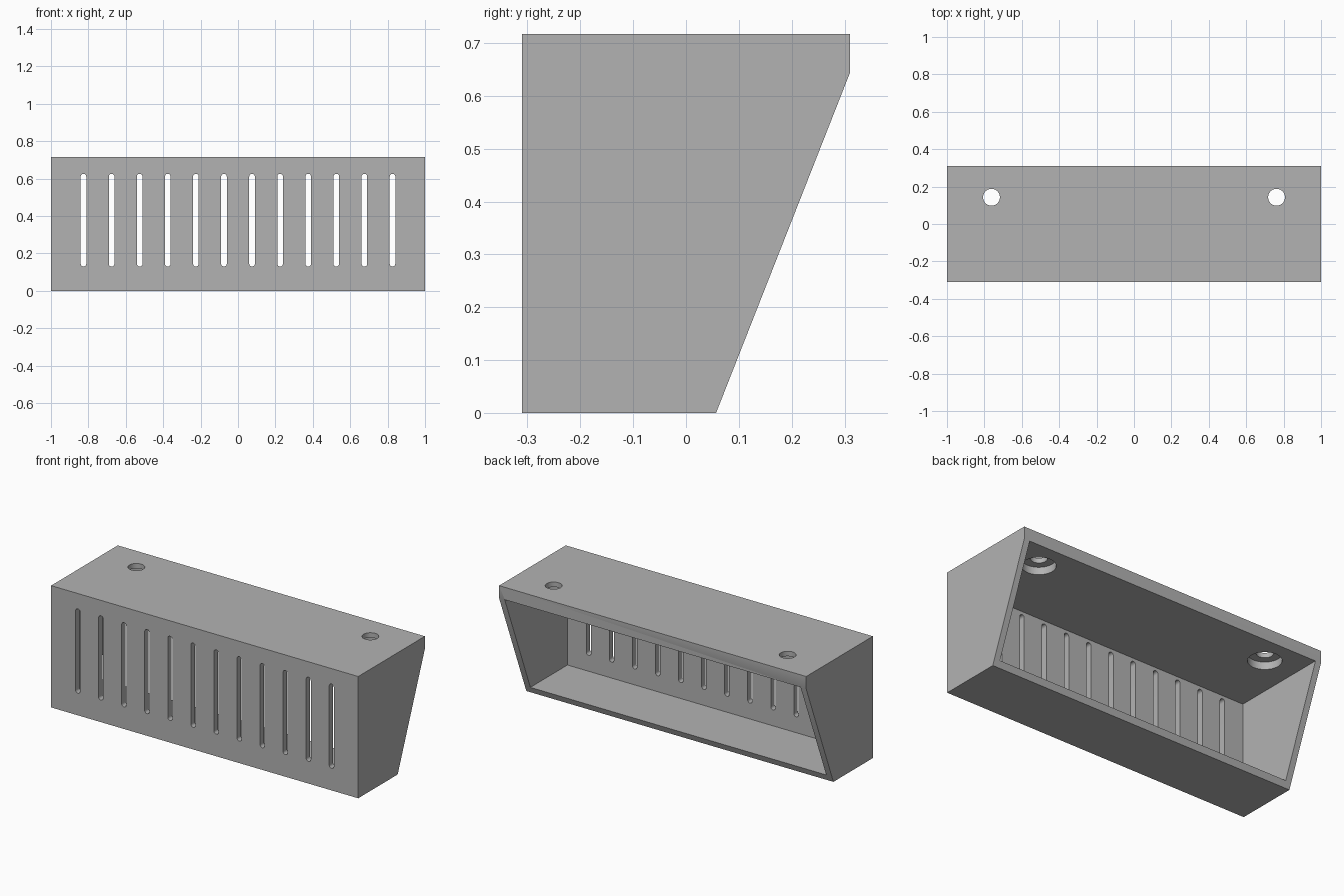
import bpy, bmesh
from math import sin, cos, pi, radians
from mathutils import Vector

cube = bpy.data.objects.get("Cube")
if cube:
    bpy.data.objects.remove(cube, do_unlink=True)

HEIGHT, FRONT, BACK = 0.717, -0.31, 0.31
WALL, CEILING = 0.0365, 0.644

grey = bpy.data.materials.new("plain grey")
grey.use_nodes = True
grey.diffuse_color = (0.45, 0.45, 0.45, 1)
grey.node_tree.nodes["Principled BSDF"].inputs["Base Color"].default_value = grey.diffuse_color


def prism(name, outlines, depth):
    """Extrude closed 3D outlines along a vector into solids."""
    bm = bmesh.new()
    for outline in outlines:
        face = bm.faces.new([bm.verts.new(p) for p in outline])
        new = bmesh.ops.extrude_face_region(bm, geom=[face])["geom"]
        moved = [v for v in new if isinstance(v, bmesh.types.BMVert)]
        bmesh.ops.translate(bm, verts=moved, vec=Vector(depth))
    bmesh.ops.recalc_face_normals(bm, faces=bm.faces)
    mesh = bpy.data.meshes.new(name)
    bm.to_mesh(mesh)
    bm.free()
    mesh.materials.append(grey)
    obj = bpy.data.objects.new(name, mesh)
    bpy.context.collection.objects.link(obj)
    return obj


def circle(x, y, z, radius, steps=40):
    return [(x + radius * cos(2 * pi * i / steps),
             y + radius * sin(2 * pi * i / steps), z) for i in range(steps)]


def slot(x, low, high, radius, steps=10):
    """Upright rounded slot outline just ahead of the front wall."""
    ends = []
    for z, start in ((high - radius, 0), (low + radius, pi)):
        for i in range(steps + 1):
            a = start + pi * i / steps
            ends.append((x + radius * cos(a), FRONT - 0.1, z + radius * sin(a)))
    return ends


def carve(target, cutter):
    cutter.hide_render = True
    mod = target.modifiers.new(cutter.name, "BOOLEAN")
    mod.object, mod.operation, mod.solver = cutter, "DIFFERENCE", "EXACT"
    bpy.context.view_layer.objects.active = target
    bpy.ops.object.modifier_apply(modifier=mod.name)
    bpy.data.objects.remove(cutter, do_unlink=True)


# Housing: side profile with a sloped open back
profile = [(FRONT, 0), (0.057, 0), (BACK, 0.643), (BACK, HEIGHT), (FRONT, HEIGHT)]
housing = prism("vented_housing", [[(-1, y, z) for y, z in profile]], (2, 0, 0))

# Hollow interior, open through the back
inside = [(FRONT + WALL, WALL), (0.6, WALL), (0.6, CEILING), (FRONT + WALL, CEILING)]
carve(housing, prism("cavity_cutter",
                     [[(-1 + WALL, y, z) for y, z in inside]], (2 - 2 * WALL, 0, 0)))

# Row of ventilation slots in the front wall
slots = [slot(0.1502 * (i - 5.5), 0.13, 0.626, 0.015) for i in range(12)]
carve(housing, prism("slot_cutter", slots, (0, 0.2, 0)))

# Mounting holes with wider recesses on the underside of the top
sides = (-0.762, 0.762)
carve(housing, prism("recess_cutter",
                     [circle(x, 0.143, 0.6, 0.09) for x in sides], (0, 0, 0.088)))
carve(housing, prism("hole_cutter",
                     [circle(x, 0.143, 0.6, 0.045) for x in sides], (0, 0, 0.2)))

# Smooth the round walls and keep the edges crisp
bpy.ops.object.select_all(action="DESELECT")
housing.select_set(True)
bpy.context.view_layer.objects.active = housing
bpy.ops.object.shade_smooth_by_angle(angle=radians(30))
